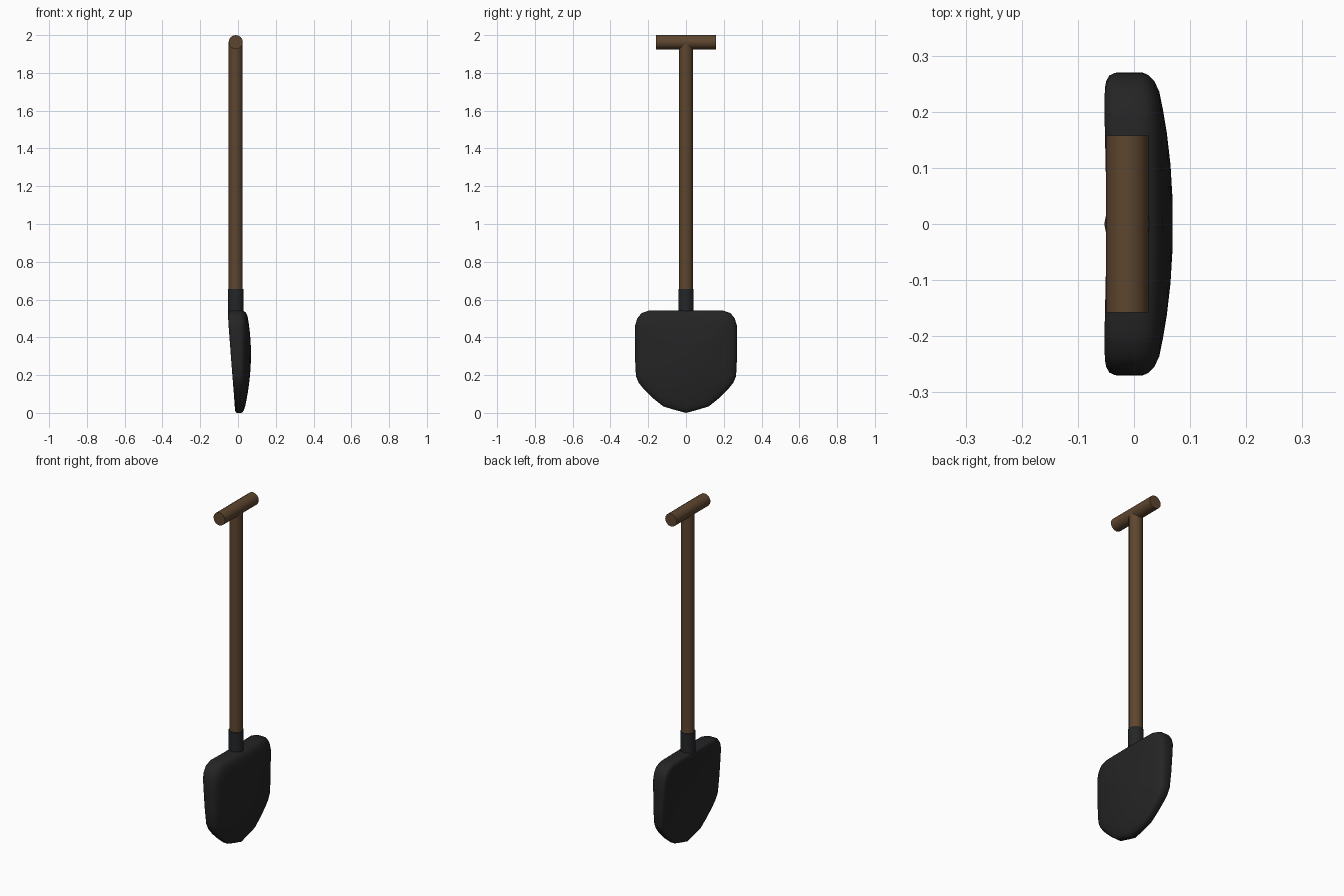
import bpy, bmesh, math

if "Cube" in bpy.data.objects:
    bpy.data.objects.remove(bpy.data.objects["Cube"])


def material(name, rgb):
    m = bpy.data.materials.new(name)
    m.diffuse_color = (*rgb, 1)
    m.use_nodes = True
    m.node_tree.nodes["Principled BSDF"].inputs["Base Color"].default_value = m.diffuse_color
    return m


WOOD = material("brown wood", (0.11, 0.06, 0.028))
IRON = material("dark iron", (0.018, 0.018, 0.018))
COLLAR = material("blued iron", (0.017, 0.019, 0.021))
AXIS_X = -0.012


def rod(name, r, length, loc, mat, rot=(0, 0, 0)):
    bpy.ops.mesh.primitive_cylinder_add(vertices=16, radius=r, depth=length,
                                        location=loc, rotation=rot)
    o = bpy.context.object
    o.name = name
    o.data.materials.append(mat)
    bpy.ops.object.shade_smooth_by_angle(angle=math.radians(40))
    return o


# Wooden shaft, T grip and iron collar
rod("shaft", 0.037, 1.42, (AXIS_X, 0, 1.25), WOOD)
rod("grip", 0.0375, 0.316, (AXIS_X, 0, 1.9625), WOOD, (math.pi / 2, 0, 0))
rod("collar", 0.041, 0.155, (AXIS_X, 0, 0.5775), COLLAR)

# Blade outline (y, z), right half from bottom to top, then mirrored
half = [(0, 0.006), (0.06, 0.022), (0.12, 0.04), (0.17, 0.08), (0.222, 0.13),
        (0.25, 0.165), (0.265, 0.2), (0.27, 0.3), (0.27, 0.4), (0.269, 0.47),
        (0.258, 0.506), (0.235, 0.535), (0.19, 0.549), (0.1, 0.549), (0, 0.549)]
outline = half + [(-y, z) for y, z in half[-2:0:-1]]
CZ = 0.29

# Ring profile (scale, side): side 0 is the back face, 1 the bulging front
back = [(0.2, 0), (0.4, 0), (0.6, 0), (0.76, 0), (0.88, 0.0), (0.95, 0.05), (0.985, 0.14), (1, 0.25)]
profile = back + [(s, 1 - t) for s, t in reversed(back)]


def blade_x(y, z, s, t):
    k = z / 0.54
    lo = -0.02 - 0.044 * k
    hi = 0.03 + 0.008 * k
    dish = 0.031 * max(0, 1 - s ** 2) + 0.006 * k * (1 - (y / 0.27) ** 2)
    return lo + (hi - lo) * t + dish


bm = bmesh.new()
rings = []
for s, t in profile:
    ring = []
    for y, z in outline:
        yy, zz = y * s, CZ + (z - CZ) * s
        ring.append(bm.verts.new((blade_x(yy, zz, s, t), yy, zz)))
    rings.append(ring)
n = len(outline)
for a, b in zip(rings, rings[1:]):
    for i in range(n):
        j = (i + 1) % n
        bm.faces.new((a[i], a[j], b[j], b[i]))
# Close both faces with a centre fan
for ring, t in ((rings[0], 0), (rings[-1], 1)):
    c = bm.verts.new((blade_x(0, CZ, 0, t), 0, CZ))
    for i in range(n):
        bm.faces.new((c, ring[i], ring[(i + 1) % n]))
bmesh.ops.recalc_face_normals(bm, faces=bm.faces)
me = bpy.data.meshes.new("blade")
bm.to_mesh(me)
bm.free()
me.materials.append(IRON)
blade = bpy.data.objects.new("blade", me)
bpy.context.collection.objects.link(blade)
# Settle on the ground
drop = min(v.co.z for v in me.vertices)
for v in me.vertices:
    v.co.z -= drop
bpy.ops.object.select_all(action='DESELECT')
bpy.context.view_layer.objects.active = blade
blade.select_set(True)
bpy.ops.object.shade_smooth_by_angle(angle=math.radians(50))
